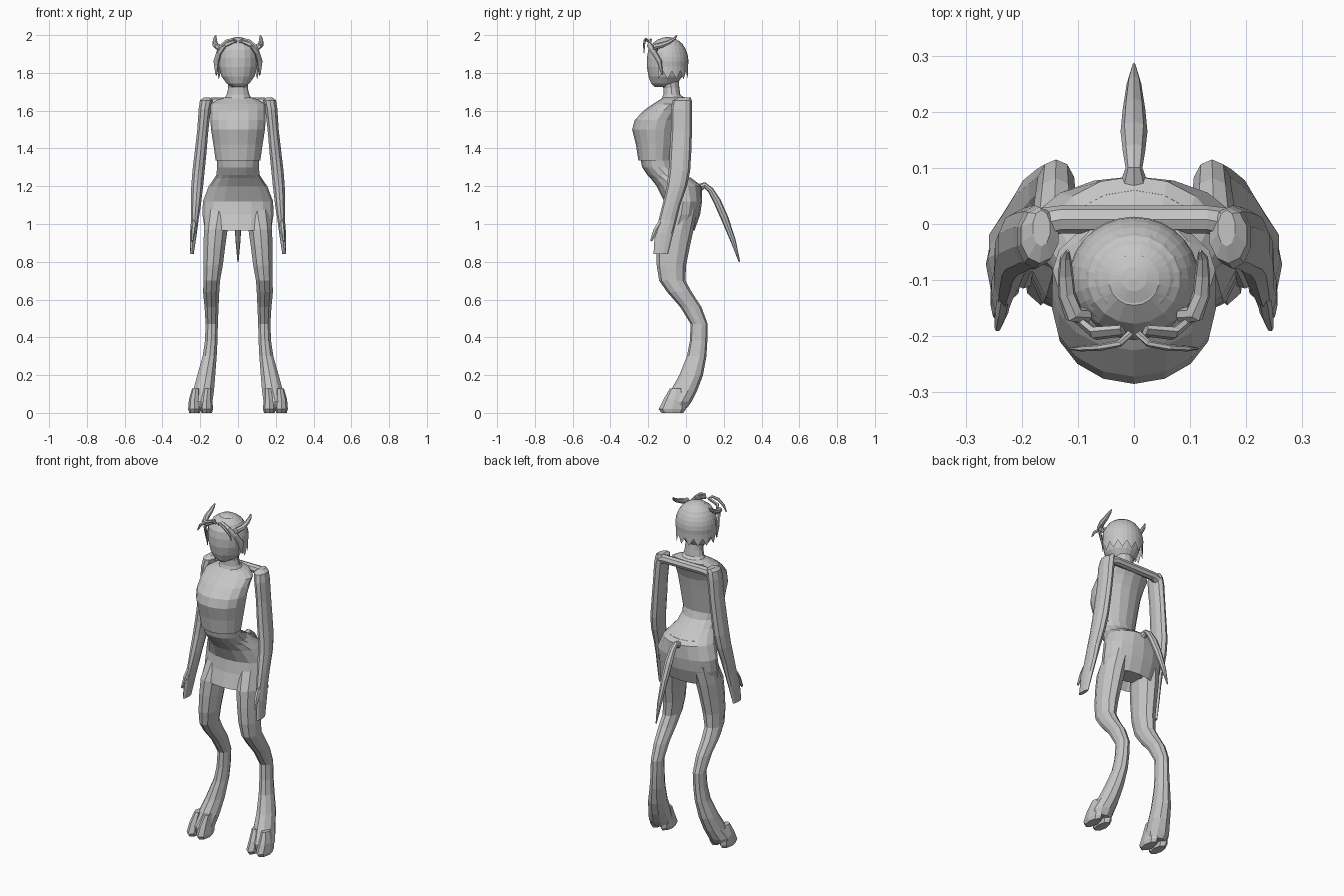
import bpy, bmesh, math
from mathutils import Vector

grey = bpy.data.materials.new("plain grey")
grey.diffuse_color = (0.56, 0.56, 0.56, 1)


def finish(name, bm, mirror=False):
    bmesh.ops.recalc_face_normals(bm, faces=bm.faces)
    me = bpy.data.meshes.new(name)
    bm.to_mesh(me)
    bm.free()
    me.materials.append(grey)
    ob = bpy.data.objects.new(name, me)
    bpy.context.collection.objects.link(ob)
    if mirror:
        ob.modifiers.new("mirror", 'MIRROR').use_mirror_merge = False
    return ob


def skin_rings(name, rings, mirror, cap=True):
    bm = bmesh.new()
    vs = [[bm.verts.new(p) for p in r] for r in rings]
    n = len(vs[0])
    for a, b in zip(vs, vs[1:]):
        for i in range(n):
            j = (i + 1) % n
            bm.faces.new((a[i], a[j], b[j], b[i]))
    if cap:
        bm.faces.new(vs[0])
        bm.faces.new(vs[-1])
    return finish(name, bm, mirror)


def loft(name, rows, n=14, mirror=False, cap=True):
    """Rows of (z, centre x, half width, front y, back y)."""
    rings = []
    for z, cx, rx, yf, yb in rows:
        cy, ry = (yf + yb) / 2, (yb - yf) / 2
        ang = [2 * math.pi * i / n for i in range(n)]
        rings.append([(cx + rx * math.sin(a), cy - ry * math.cos(a), z) for a in ang])
    return skin_rings(name, rings, mirror, cap)


def tube(name, rows, ref, n=6, mirror=False):
    """Rows of (x, y, z, radius along ref, radius across)."""
    pts = [Vector(r[:3]) for r in rows]
    rings = []
    for i, r in enumerate(rows):
        t = (pts[min(i + 1, len(pts) - 1)] - pts[max(i - 1, 0)]).normalized()
        u = Vector(ref)
        u = (u - t * u.dot(t)).normalized()
        w = t.cross(u)
        rings.append([pts[i] + u * r[3] * math.cos(2 * math.pi * k / n)
                      + w * r[4] * math.sin(2 * math.pi * k / n) for k in range(n)])
    return skin_rings(name, rings, mirror)


# torso: cropped top, bare midriff, short skirt
loft("crop_top", [(1.335, 0, .118, -.252, -.07), (1.42, 0, .13, -.265, -.055),
                  (1.50, 0, .143, -.285, -.04), (1.55, 0, .146, -.272, -.03),
                  (1.60, 0, .146, -.225, -.01), (1.635, 0, .145, -.175, .01),
                  (1.66, 0, .105, -.135, .015), (1.672, 0, .065, -.12, -.01)], 16)
loft("midriff", [(1.36, 0, .112, -.245, -.075), (1.30, 0, .11, -.232, -.055),
                 (1.26, 0, .115, -.205, -.01), (1.22, 0, .138, -.165, .06),
                 (1.12, 0, .17, -.105, .075)], 16)
loft("skirt", [(1.245, 0, .124, -.19, .025), (1.20, 0, .155, -.155, .085),
               (1.12, 0, .186, -.115, .085), (1.05, 0, .188, -.125, .075),
               (.965, 0, .175, -.15, .045)], 16, cap=False)
loft("hips", [(1.13, 0, .16, -.10, .07), (1.03, 0, .15, -.11, .05),
              (.985, 0, .07, -.09, .02)], 16)
loft("neck", [(1.66, 0, .075, -.13, .0), (1.685, 0, .06, -.12, -.03),
              (1.72, 0, .052, -.12, -.035), (1.77, 0, .056, -.14, -.04)], 12)

# shoulder band across the upper back
tube("shoulder_band", [(-.17, .0, 1.635, .03, .028), (-.13, .008, 1.645, .025, .025),
                       (.13, .008, 1.645, .025, .025), (.17, .0, 1.635, .03, .028)],
     (0, 0, 1), 8)

# arms with flat hands
loft("arm", [(1.67, .165, .016, -.04, .025), (1.655, .168, .035, -.07, .03),
             (1.61, .176, .034, -.08, .033), (1.50, .186, .031, -.08, .032),
             (1.38, .198, .033, -.087, .028), (1.28, .209, .034, -.092, .022),
             (1.20, .216, .033, -.102, .005), (1.10, .223, .028, -.125, -.03),
             (1.02, .229, .021, -.145, -.05), (.95, .236, .019, -.165, -.068),
             (.84, .245, .011, -.172, -.095)], 10, True)
tube("thumb", [(.23, -.125, 1.02, .013, .016), (.236, -.158, .97, .012, .015),
               (.243, -.185, .91, .006, .007)], (1, 0, 0), 6, True)

# backward-bent legs and cloven hooves
loft("leg", [(1.08, .10, .075, -.10, .06), (.97, .118, .066, -.148, .04),
             (.88, .125, .06, -.155, .02), (.78, .132, .054, -.155, .0),
             (.70, .139, .046, -.142, -.003), (.64, .142, .045, -.10, .03),
             (.56, .14, .039, -.03, .082), (.47, .139, .034, .025, .115),
             (.38, .142, .035, .02, .113), (.30, .15, .039, .005, .108),
             (.20, .168, .05, -.035, .09), (.12, .182, .058, -.08, .06),
             (.06, .197, .065, -.115, .03), (.025, .197, .058, -.11, .005)], 10, True)
for side, cx in (("inner", .166), ("outer", .23)):
    loft(side + "_hoof", [(.13, cx - .007, .02, -.085, -.02), (.07, cx, .03, -.12, .0),
                          (.02, cx, .034, -.145, .0), (.0, cx, .028, -.13, -.015)], 8, True)

# tail
tube("tail", [(0, .06, 1.185, .03, .025), (0, .10, 1.205, .015, .016),
              (0, .13, 1.18, .02, .016), (0, .165, 1.12, .024, .02),
              (0, .205, 1.03, .02, .02), (0, .25, .91, .013, .014),
              (0, .283, .80, .003, .004)], (1, 0, 0), 8)

# head
loft("head", [(1.725, 0, .03, -.165, -.08), (1.745, 0, .062, -.185, -.045),
              (1.78, 0, .088, -.198, -.02), (1.83, 0, .102, -.207, -.002),
              (1.88, 0, .105, -.207, .004), (1.92, 0, .10, -.20, .0),
              (1.955, 0, .082, -.178, -.02), (1.98, 0, .045, -.145, -.055)], 18)

# hair cap: half dome with straight sides, open face and ragged hem
bm = bmesh.new()
bmesh.ops.create_uvsphere(bm, u_segments=28, v_segments=16, radius=1)
for v in bm.verts:
    if v.co.z < 0:
        d = Vector((v.co.x, v.co.y))
        if d.length > .01:
            d.normalize()
            v.co.x, v.co.y = d.x * .98, d.y * .98
    v.co = Vector((v.co.x * .116, v.co.y * .111 - .098, v.co.z * .13 + 1.86))


def hairline(y):
    return 1.815 + .13 * min(1, max(0, (-.135 - y) / .04))


low = [f for f in bm.faces
       if f.calc_center_median().z < hairline(f.calc_center_median().y)]
bmesh.ops.delete(bm, geom=low, context='FACES')
for v in bm.verts:
    if v.is_boundary:
        col = round(math.atan2(v.co.x, v.co.y + .098) * 28 / (2 * math.pi))
        if v.co.y > -.17:
            v.co.z -= .045 if col % 2 else .0
finish("hair_cap", bm)

# loose locks framing the face, and a thin front strand
tube("side_lock", [(.02, -.19, 1.972, .008, .014), (.07, -.195, 1.95, .01, .016),
                   (.10, -.17, 1.91, .008, .018), (.116, -.14, 1.86, .007, .018),
                   (.116, -.125, 1.79, .002, .004)], (.5, -.8, .3), 6, True)
tube("front_strand", [(.008, -.195, 1.965, .006, .008), (.025, -.213, 1.978, .006, .008),
                      (.06, -.22, 1.968, .006, .01), (.095, -.222, 1.94, .005, .009),
                      (.113, -.222, 1.905, .002, .003)], (0, 1, 0), 6, True)

# curved horns
tube("horn", [(.085, -.165, 1.92, .015, .015), (.108, -.16, 1.94, .016, .018),
              (.12, -.125, 1.948, .015, .016), (.122, -.09, 1.962, .012, .014),
              (.122, -.06, 1.982, .008, .01), (.118, -.048, 1.998, .003, .003)],
     (0, 0, 1), 7, True)
